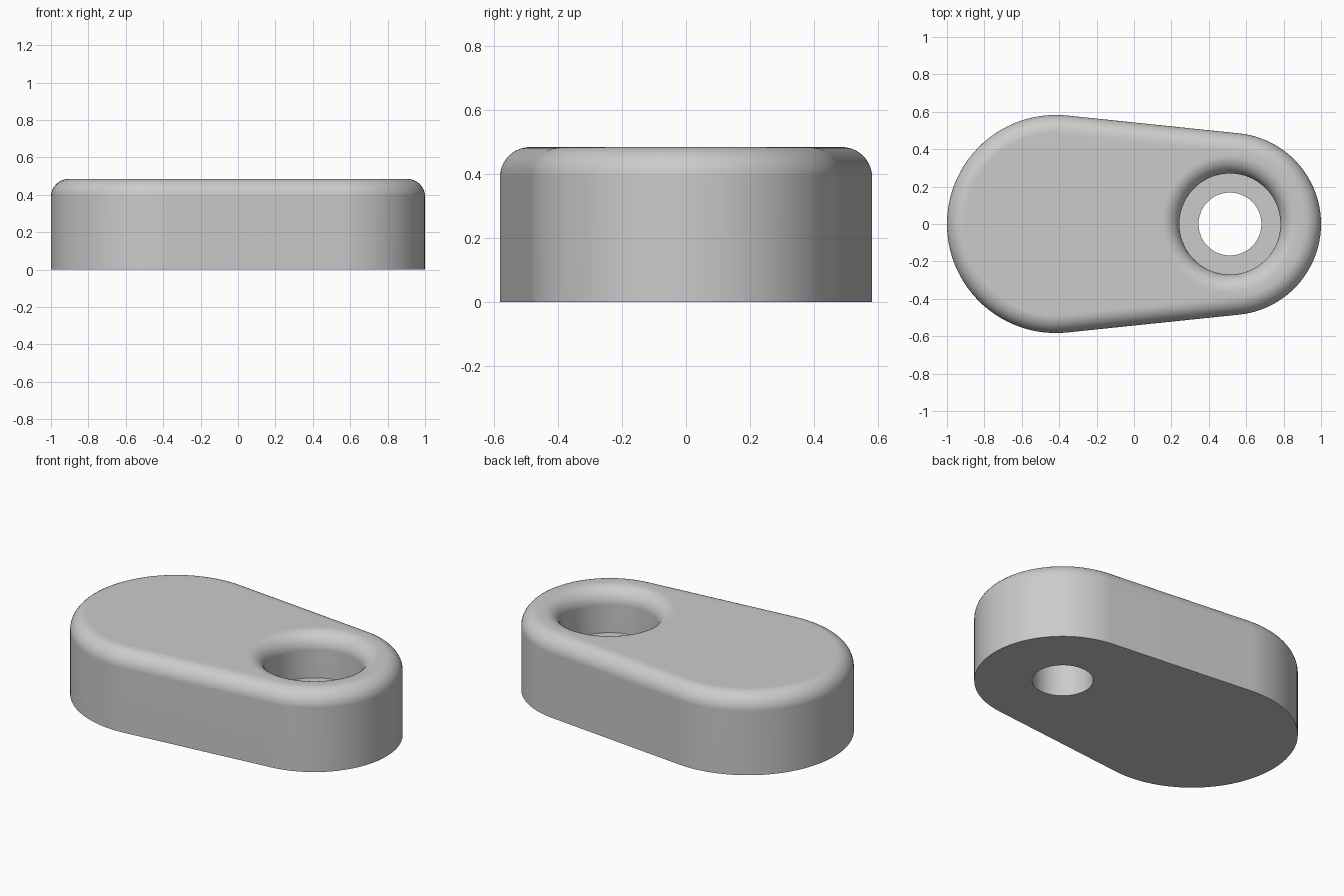
import bpy, bmesh
from math import pi, sin, cos, acos

cube = bpy.data.objects.get("Cube")
if cube:
    bpy.data.objects.remove(cube)

ARC = 48                      # segments in each end arc
N = 2 * (ARC + 1)             # points in every ring
BIG_X, BIG_R = -0.417, 0.583
SMALL_X, SMALL_R = 0.513, 0.487
HEIGHT, FILLET, STEPS = 0.485, 0.095, 10
BORE_R, RECESS_R, RECESS_Z = 0.168, 0.27, 0.22


def body_ring(inset, z):
    """Outline of two arcs joined by tangent lines, moved inward by inset."""
    tangent = acos((BIG_R - SMALL_R) / (SMALL_X - BIG_X))
    points = []
    for cx, r, start, end in ((SMALL_X, SMALL_R, -tangent, tangent),
                              (BIG_X, BIG_R, tangent, 2 * pi - tangent)):
        for i in range(ARC + 1):
            a = start + (end - start) * i / ARC
            points.append((cx + (r - inset) * cos(a), (r - inset) * sin(a), z))
    return points


def hole_ring(r, z):
    angles = [-pi / 2 + pi / N + 2 * pi * i / N for i in range(N)]
    return [(SMALL_X + r * cos(a), r * sin(a), z) for a in angles]


# Section: outer wall, rounded rim, top, rounded recess lip, recess, bore
turns = [pi / 2 * i / STEPS for i in range(STEPS + 1)]
rings = [body_ring(0, 0)]
rings += [body_ring(FILLET * (1 - cos(t)), HEIGHT - FILLET * (1 - sin(t))) for t in turns]
rings += [hole_ring(RECESS_R + FILLET * (1 - cos(t)), HEIGHT - FILLET * (1 - sin(t)))
          for t in reversed(turns)]
rings += [hole_ring(RECESS_R, RECESS_Z), hole_ring(BORE_R, RECESS_Z), hole_ring(BORE_R, 0)]

# Skin the rings into one closed solid
bm = bmesh.new()
loops = [[bm.verts.new(p) for p in ring] for ring in rings]
for k, low in enumerate(loops):
    high = loops[(k + 1) % len(loops)]
    for i in range(N):
        j = (i + 1) % N
        bm.faces.new((low[i], low[j], high[j], high[i]))
bmesh.ops.recalc_face_normals(bm, faces=bm.faces)
mesh = bpy.data.meshes.new("link_body")
bm.to_mesh(mesh)
bm.free()

link = bpy.data.objects.new("link_body", mesh)
bpy.context.collection.objects.link(link)

# Plain grey
grey = bpy.data.materials.new("plain_grey")
grey.use_nodes = True
colour = (0.6, 0.6, 0.6, 1)
grey.diffuse_color = colour
grey.node_tree.nodes["Principled BSDF"].inputs["Base Color"].default_value = colour
mesh.materials.append(grey)

# Smooth fillets, crisp edges, flat top
bpy.ops.object.select_all(action="DESELECT")
link.select_set(True)
bpy.context.view_layer.objects.active = link
bpy.ops.object.shade_smooth_by_angle(angle=pi / 6)
weighted = link.modifiers.new("flat_top_normals", "WEIGHTED_NORMAL")
weighted.keep_sharp = True
